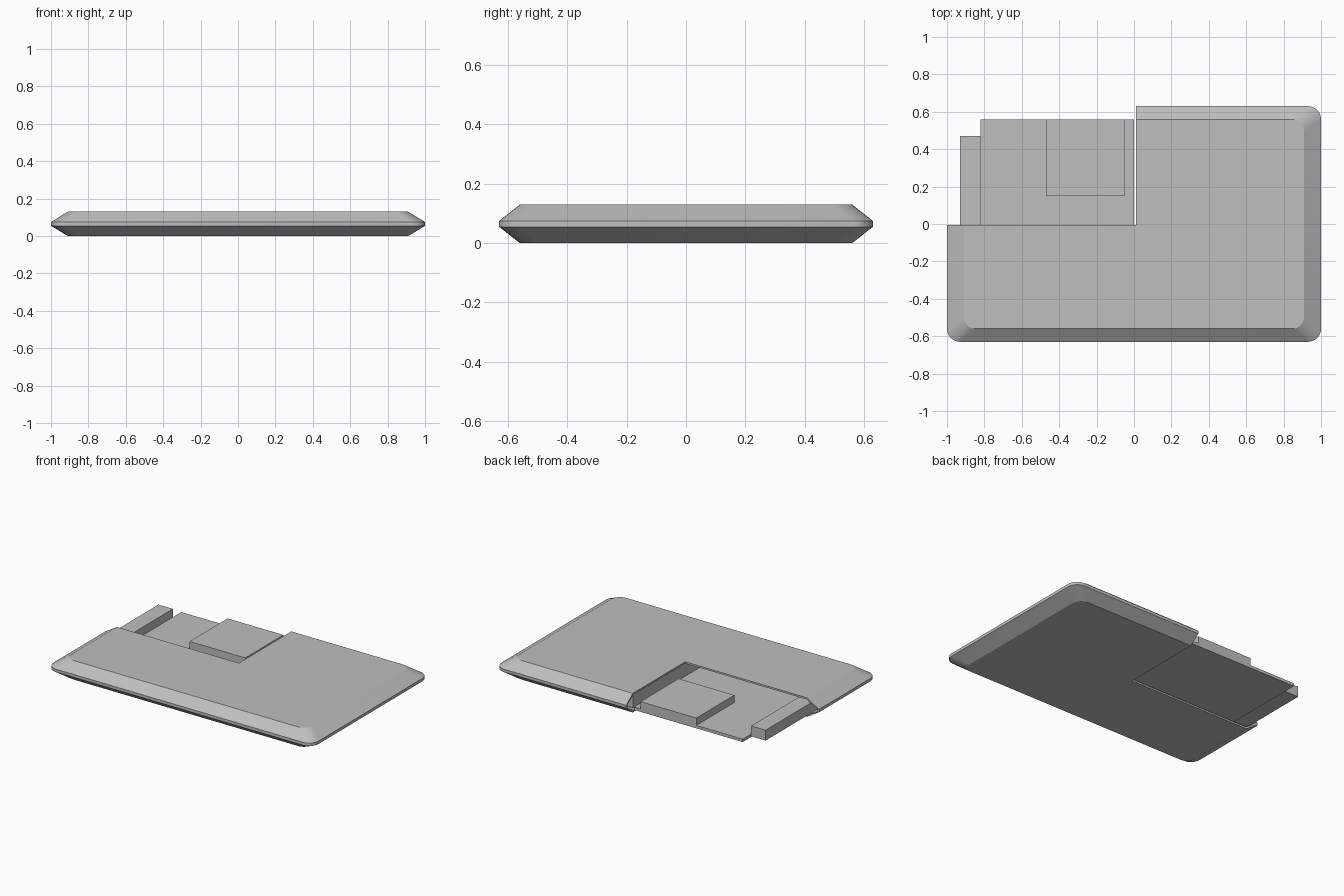
import bpy
import bmesh
from math import cos, sin, radians

if "Cube" in bpy.data.objects:
    bpy.data.objects.remove(bpy.data.objects["Cube"], do_unlink=True)

grey = bpy.data.materials.new("plain_grey")
grey.use_nodes = True
colour = (0.52, 0.52, 0.52, 1)
grey.diffuse_color = colour
grey.node_tree.nodes["Principled BSDF"].inputs["Base Color"].default_value = colour


def add_object(name, bm):
    mesh = bpy.data.meshes.new(name)
    bmesh.ops.recalc_face_normals(bm, faces=bm.faces)
    bm.to_mesh(mesh)
    bm.free()
    mesh.materials.append(grey)
    obj = bpy.data.objects.new(name, mesh)
    bpy.context.collection.objects.link(obj)
    return obj


def box(name, low, high):
    bm = bmesh.new()
    bmesh.ops.create_cube(bm, size=1)
    for v in bm.verts:
        v.co = [(a + b) / 2 + c * (b - a) for a, b, c in zip(low, high, v.co)]
    return add_object(name, bm)


def outline(hx, hy, rx, ry, steps=6):
    # Rounded rectangle with elliptical corners
    points = []
    for start, sx, sy in ((0, 1, 1), (90, -1, 1), (180, -1, -1), (270, 1, -1)):
        for i in range(steps + 1):
            a = radians(start + 90 * i / steps)
            points.append((sx * (hx - rx) + rx * cos(a), sy * (hy - ry) + ry * sin(a)))
    return points


def case_solid(name, inset):
    # Flat top and bottom, sloping out to a thin vertical rim
    flat = outline(0.91 - inset / 2, 0.56 - inset / 2, 0.06, 0.07)
    rim = outline(1 - inset, 0.63 - inset, 0.07, 0.07)
    layers = ((flat, inset), (rim, 0.055), (rim, 0.075), (flat, 0.13 - inset))
    bm = bmesh.new()
    rings = [[bm.verts.new((x, y, z)) for x, y in pts] for pts, z in layers]
    for low, high in zip(rings, rings[1:]):
        for i in range(len(low)):
            bm.faces.new((low[i - 1], low[i], high[i], high[i - 1]))
    bm.faces.new(rings[0])
    bm.faces.new(rings[-1])
    return add_object(name, bm)


def cut(target, cutter):
    cutter.hide_render = True
    mod = target.modifiers.new("cut", 'BOOLEAN')
    mod.operation = 'DIFFERENCE'
    mod.solver = 'EXACT'
    mod.object = cutter
    bpy.context.view_layer.objects.active = target
    bpy.ops.object.modifier_apply(modifier=mod.name)
    bpy.data.objects.remove(cutter, do_unlink=True)


# Hollow case with one quarter cut away
case = case_solid("case_shell", 0)
cut(case, case_solid("inner_void", 0.012))
cut(case, box("quarter_cutter", (-1.5, -0.005, -0.5), (0.01, 1.5, 0.5)))
bpy.ops.object.select_all(action='DESELECT')
case.select_set(True)
bpy.context.view_layer.objects.active = case
bpy.ops.object.shade_smooth_by_angle(angle=radians(22))

# Parts inside, running on under the lid
box("circuit_board", (-0.82, -0.5, 0.02), (0.0, 0.56, 0.04))
box("chip", (-0.47, 0.15, 0.04), (-0.05, 0.56, 0.09))
box("side_connector", (-0.93, -0.47, 0.025), (-0.82, 0.47, 0.096))
box("battery", (0.02, -0.5, 0.02), (0.84, 0.54, 0.11))
